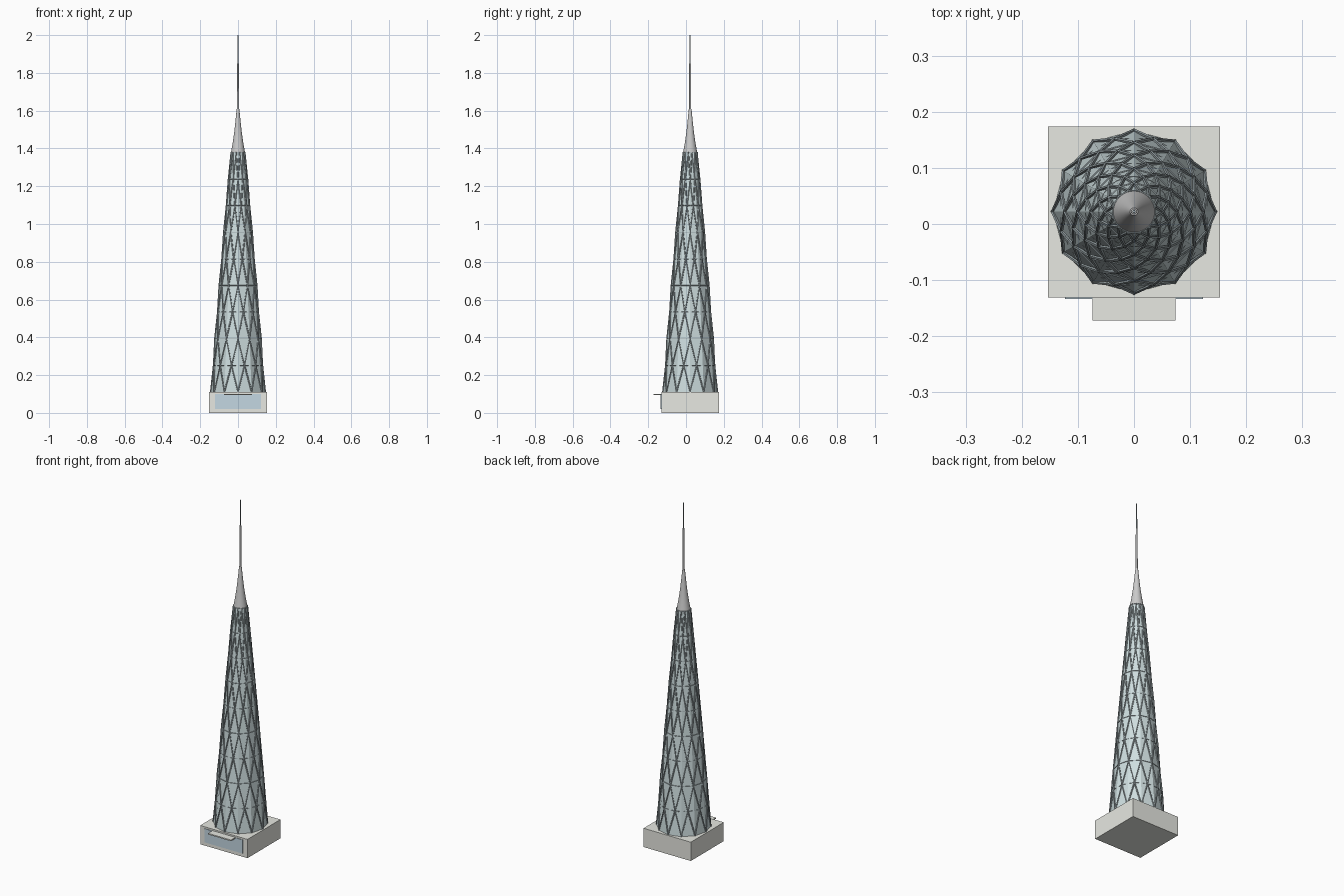
import bpy, bmesh, math
from mathutils import Vector, Matrix

if "Cube" in bpy.data.objects:
    bpy.data.objects.remove(bpy.data.objects["Cube"])

CY = 0.022            # tower axis offset in y
SIDES, LEVELS = 12, 9
Z0, Z1 = 0.11, 1.38


def material(name, rgb):
    m = bpy.data.materials.new(name)
    m.diffuse_color = (*rgb, 1)
    m.use_nodes = True
    m.node_tree.nodes["Principled BSDF"].inputs["Base Color"].default_value = m.diffuse_color
    return m


STONE = material("stone", (0.80, 0.81, 0.76))
GLASS = material("tower_glass", (0.62, 0.73, 0.74))
BLUE = material("lobby_glass", (0.55, 0.68, 0.76))
STEEL = material("steel", (0.36, 0.42, 0.44))
METAL = material("spire_metal", (0.78, 0.80, 0.78))


def finish(name, bm, mat, smooth=False):
    bmesh.ops.recalc_face_normals(bm, faces=bm.faces)
    me = bpy.data.meshes.new(name)
    bm.to_mesh(me)
    bm.free()
    ob = bpy.data.objects.new(name, me)
    bpy.context.collection.objects.link(ob)
    me.materials.append(mat)
    if smooth:
        bpy.ops.object.select_all(action='DESELECT')
        ob.select_set(True)
        bpy.context.view_layer.objects.active = ob
        bpy.ops.object.shade_smooth_by_angle(angle=math.radians(35))
    return ob


def box(name, lo, hi, mat):
    lo, hi = Vector(lo), Vector(hi)
    bm = bmesh.new()
    m = Matrix.Translation((lo + hi) / 2) @ Matrix.Diagonal((*(hi - lo), 1))
    bmesh.ops.create_cube(bm, size=1, matrix=m)
    return finish(name, bm, mat)


def lathe(name, profile, n, mat, smooth):
    bm = bmesh.new()
    rings = [[bm.verts.new((r * math.cos(2 * math.pi * i / n),
                            CY + r * math.sin(2 * math.pi * i / n), z))
              for i in range(n)] for r, z in profile]
    for a, b in zip(rings, rings[1:]):
        for i in range(n):
            j = (i + 1) % n
            bm.faces.new((a[i], a[j], b[j], b[i]))
    bm.faces.new(rings[0][::-1])
    bm.faces.new(rings[-1])
    return finish(name, bm, mat, smooth)


def beam(bm, a, b, r):
    d = b - a
    m = Matrix.Translation((a + b) / 2) @ d.to_track_quat('Z', 'Y').to_matrix().to_4x4()
    bmesh.ops.create_cone(bm, cap_ends=True, segments=6, radius1=r, radius2=r,
                          depth=d.length, matrix=m)


def level_z(k):
    return Z0 + (Z1 - Z0) * k / LEVELS


def radius(k):
    # nearly straight taper with a slight outward swell
    t = k / LEVELS
    return 0.145 + (0.038 - 0.145) * t + 0.010 * t * (1 - t)


def node(k, i):
    # alternate levels are turned by half a bay
    a = 2 * math.pi * (i + 0.5 * (k % 2)) / SIDES
    return Vector((radius(k) * math.cos(a), CY + radius(k) * math.sin(a), level_z(k)))


# podium with glazed front and entrance canopy
box("podium", (-0.153, -0.131, 0), (0.153, 0.174, 0.11), STONE)
box("lobby_window", (-0.123, -0.134, 0.02), (0.123, -0.129, 0.10), BLUE)
box("entrance_canopy", (-0.074, -0.172, 0.094), (0.074, -0.130, 0.101), STONE)

# faceted glass shaft
lathe("glass_shaft", [(radius(k) * 0.995, level_z(k)) for k in range(LEVELS + 1)],
      SIDES, GLASS, False)

# diagonal lattice
bm = bmesh.new()
for k in range(LEVELS):
    for i in range(SIDES):
        for di in ((-1, 0) if k % 2 == 0 else (0, 1)):
            beam(bm, node(k, i), node(k + 1, i + di), 0.0035)
finish("diagonal_lattice", bm, STEEL)

# horizontal ring beams
bm = bmesh.new()
for k in range(1, LEVELS + 1):
    for i in range(SIDES):
        beam(bm, node(k, i), node(k, i + 1), 0.0022)
finish("ring_beams", bm, STEEL)

# flared spire and stepped mast
lathe("spire", [(0.038, 1.375), (0.028, 1.43), (0.0195, 1.49), (0.013, 1.55), (0.007, 1.61)],
      32, METAL, True)
lathe("lower_mast", [(0.0055, 1.60), (0.0050, 1.85)], 16, METAL, True)
lathe("upper_mast", [(0.0030, 1.84), (0.0025, 2.0)], 12, STEEL, True)
